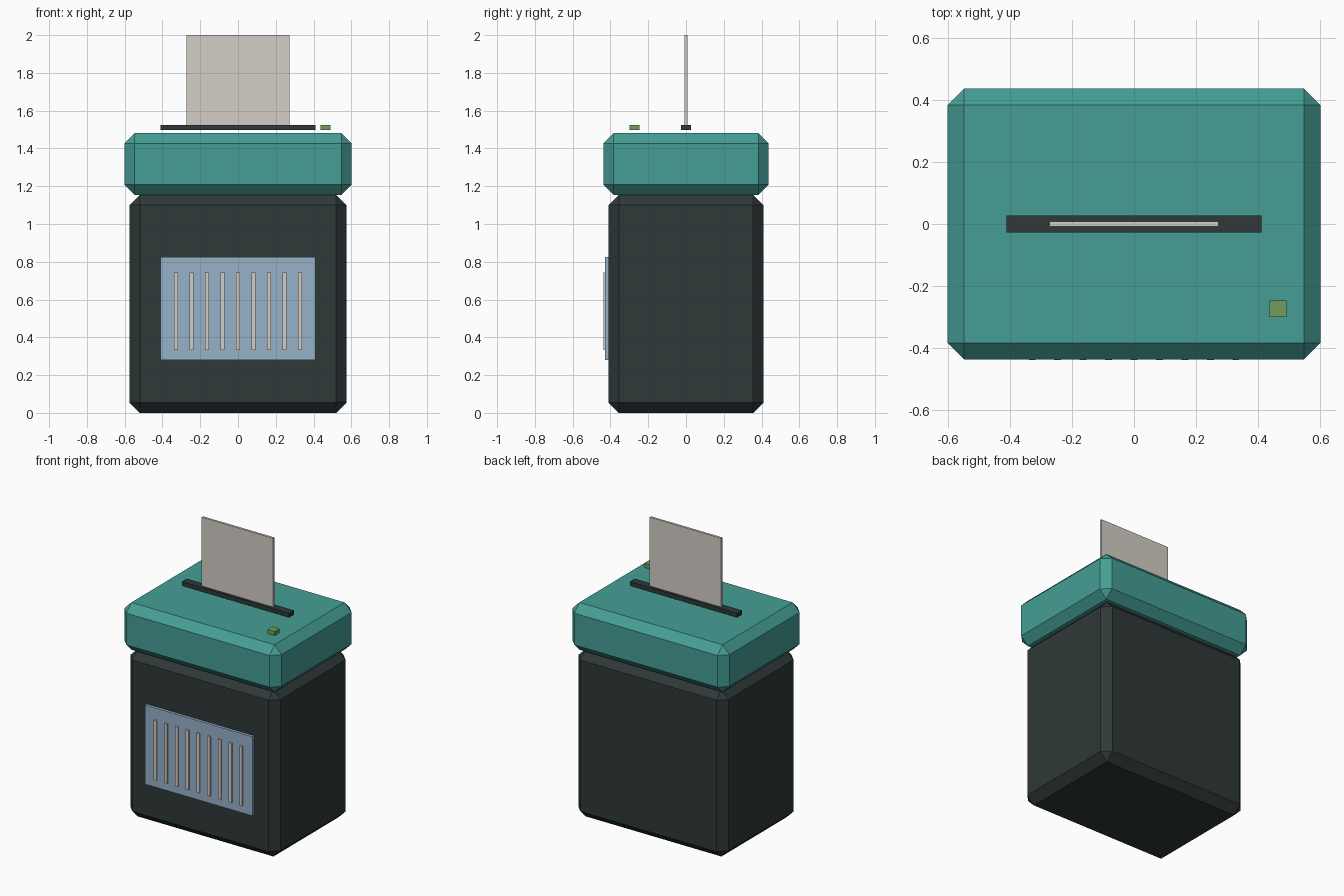
import bpy, bmesh

if "Cube" in bpy.data.objects:
    bpy.data.objects.remove(bpy.data.objects["Cube"])


def srgb(v):
    v /= 255
    return v / 12.92 if v <= 0.04045 else ((v + 0.055) / 1.055) ** 2.4


def material(name, *rgb):
    m = bpy.data.materials.new(name)
    m.diffuse_color = (*[srgb(c) for c in rgb], 1)
    m.use_nodes = True
    m.node_tree.nodes["Principled BSDF"].inputs["Base Color"].default_value = m.diffuse_color
    return m


teal = material("teal", 69, 158, 149)
charcoal = material("charcoal", 47, 56, 56)
paper_grey = material("paper grey", 212, 207, 198)
pale_blue = material("pale blue", 150, 178, 202)
green = material("green", 113, 157, 88)


def box(name, mat, x, y, z, chamfer=0):
    """Flat-faced box spanning the (min, max) ranges, with optional chamfered edges."""
    bm = bmesh.new()
    bmesh.ops.create_cube(bm, size=1)
    for v in bm.verts:
        v.co = [r[0] if c < 0 else r[1] for r, c in zip((x, y, z), v.co)]
    if chamfer:
        bmesh.ops.bevel(bm, geom=bm.edges[:], offset=chamfer, offset_type='OFFSET',
                        segments=1, profile=0.5, affect='EDGES')
    bmesh.ops.recalc_face_normals(bm, faces=bm.faces[:])
    mesh = bpy.data.meshes.new(name)
    bm.to_mesh(mesh)
    bm.free()
    mesh.materials.append(mat)
    ob = bpy.data.objects.new(name, mesh)
    bpy.context.collection.objects.link(ob)
    return ob


# Bin and shredder head
box("bin", charcoal, (-0.574, 0.574), (-0.41, 0.41), (0, 1.154), 0.054)
box("head", teal, (-0.601, 0.601), (-0.437, 0.437), (1.154, 1.481), 0.054)

# Slot strip, sheet and button on top
box("slot", charcoal, (-0.41, 0.41), (-0.027, 0.027), (1.497, 1.525))
box("paper_sheet", paper_grey, (-0.273, 0.273), (-0.008, 0.008), (1.51, 2.0))
box("button", green, (0.437, 0.491), (-0.30, -0.246), (1.497, 1.525))

# Front window with paper strips behind it
box("window", pale_blue, (-0.41, 0.41), (-0.429, -0.409), (0.279, 0.826))
for i in range(9):
    cx = (i - 4) * 0.082
    box(f"paper_strip_{i + 1}", paper_grey, (cx - 0.011, cx + 0.011),
        (-0.438, -0.427), (0.332, 0.744))
